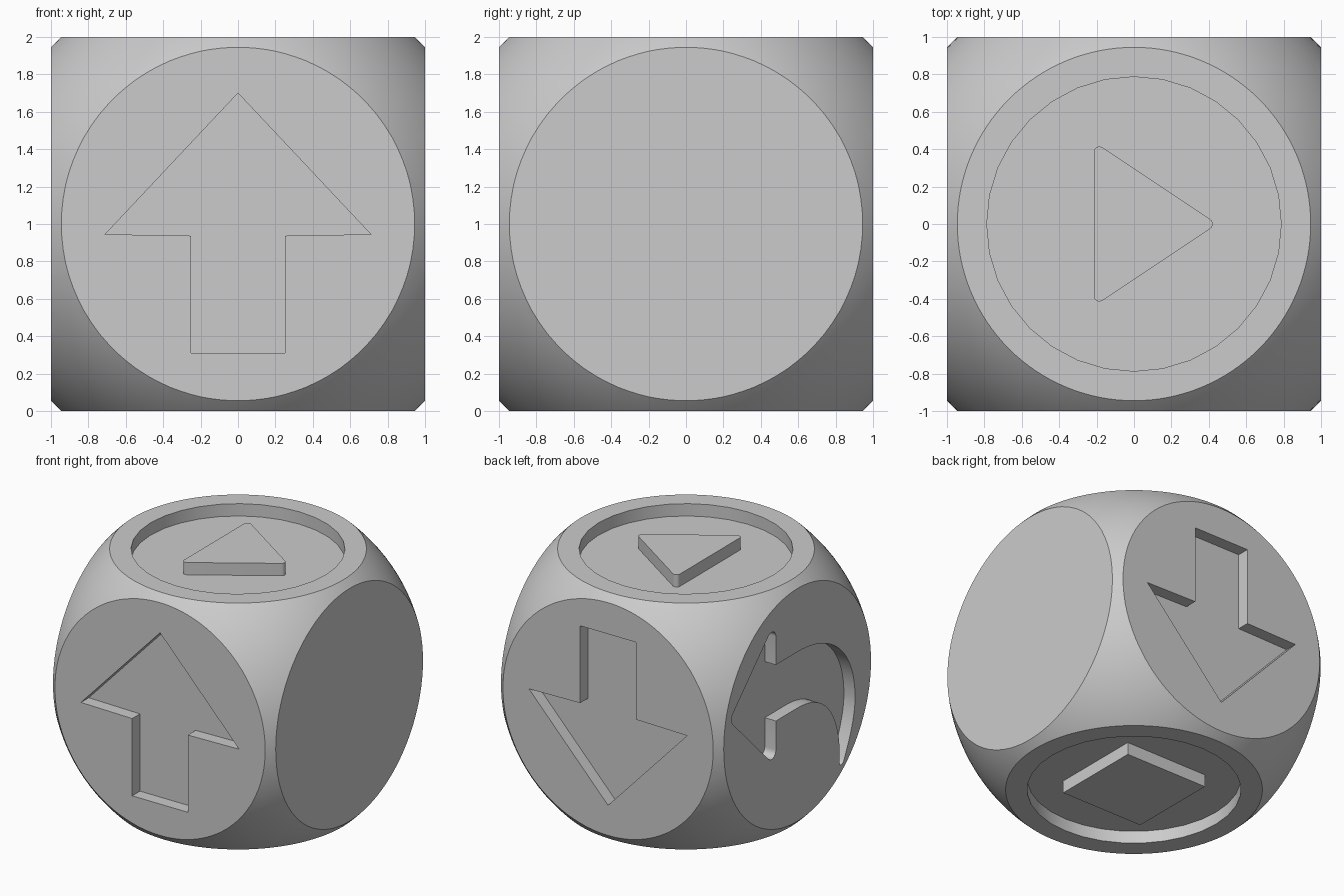
import bpy, bmesh
from math import sin, cos, pi, radians
from mathutils import Matrix, Vector

cube = bpy.data.objects.get("Cube")
if cube:
    bpy.data.objects.remove(cube, do_unlink=True)

DEPTH = 0.1
grey = bpy.data.materials.new("plain grey")
grey.use_nodes = True
grey.diffuse_color = (0.6, 0.6, 0.6, 1)
grey.node_tree.nodes["Principled BSDF"].inputs["Base Color"].default_value = (0.6, 0.6, 0.6, 1)


def finish(name, bm):
    bmesh.ops.recalc_face_normals(bm, faces=bm.faces)
    mesh = bpy.data.meshes.new(name)
    bm.to_mesh(mesh)
    bm.free()
    mesh.materials.append(grey)
    obj = bpy.data.objects.new(name, mesh)
    bpy.context.collection.objects.link(obj)
    return obj


def prism(name, points, low, high, matrix):
    """Extrude a 2D outline along local z, then place it."""
    bm = bmesh.new()
    face = bm.faces.new([bm.verts.new((x, y, low)) for x, y in points])
    new = bmesh.ops.extrude_face_region(bm, geom=[face])["geom"]
    bmesh.ops.translate(bm, vec=(0, 0, high - low),
                        verts=[g for g in new if isinstance(g, bmesh.types.BMVert)])
    bm.transform(matrix)
    return finish(name, bm)


def fillet(before, corner, after, radius, steps=8):
    """Circular rounding of one corner."""
    p = Vector(corner)
    a = (Vector(before) - p).normalized()
    b = (Vector(after) - p).normalized()
    half = a.angle(b) / 2
    centre = p + (a + b).normalized() * radius / sin(half)
    reach = radius * cos(half) / sin(half)
    start = (p + a * reach - centre).normalized()
    end = (p + b * reach - centre).normalized()
    return [tuple(centre + start.slerp(end, i / steps) * radius) for i in range(steps + 1)]


def bezier(a, b, c, d, steps=20):
    a, b, c, d = map(Vector, (a, b, c, d))
    return [tuple(a * (1 - t)**3 + b * 3 * t * (1 - t)**2 + c * 3 * t * t * (1 - t) + d * t**3)
            for t in (i / steps for i in range(steps + 1))]


def boolean(target, tool, operation):
    mod = target.modifiers.new(operation, 'BOOLEAN')
    mod.operation, mod.solver, mod.object = operation, 'EXACT', tool
    bpy.context.view_layer.objects.active = target
    bpy.ops.object.modifier_apply(modifier=mod.name)
    bpy.data.objects.remove(tool, do_unlink=True)


def face_matrix(turn_z, turn_x, location):
    return (Matrix.Translation(location) @ Matrix.Rotation(radians(turn_z), 4, 'Z')
            @ Matrix.Rotation(radians(turn_x), 4, 'X'))


def square(s):
    return [(-s, -s), (s, -s), (s, s), (-s, s)]


front = face_matrix(0, 90, (0, -1, 1))
back = face_matrix(0, -90, (0, 1, 1))
left = face_matrix(90, 90, (1, 0, 1))
right = face_matrix(-90, 90, (-1, 0, 1))
top = face_matrix(0, 0, (0, 0, 2))
bottom = face_matrix(0, 180, (0, 0, 0))

# Body: a cube rounded off by a sphere
bm = bmesh.new()
bmesh.ops.create_uvsphere(bm, u_segments=128, v_segments=64, radius=1.376,
                          matrix=Matrix.Translation((0, 0, 1)))
body = finish("die_body", bm)
boolean(body, prism("cube_cutter", square(1), -2, 0, top), 'INTERSECT')

# Straight arrow outline, mirrored about its axis
half_arrow = [(0.25, -0.69), (0.25, -0.063), (0.71, -0.055)]
arrow = half_arrow + [(0, 0.7)] + [(-x, y) for x, y in reversed(half_arrow)]

# Curved arrow outline: rounded head, sweeping tail
tip, upper, lower = (-0.87, 0.2), (-0.275, 0.795), (-0.275, -0.395)
curved = fillet(lower, tip, upper, 0.06)
curved += fillet(tip, upper, (-0.275, 0.43), 0.056)
curved += [(-0.275, 0.43)]
curved += bezier((0, 0.43), (0.45, 0.43), (0.74, 0.17), (0.74, -0.22))
curved += bezier((0.74, -0.22), (0.74, -0.38), (0.66, -0.55), (0.6, -0.67))[1:]
curved += bezier((0.6, -0.67), (0.58, -0.715), (0.53, -0.71), (0.54, -0.66), 8)[1:]
curved += bezier((0.54, -0.66), (0.56, -0.4), (0.45, -0.025), (0, -0.025))[1:]
curved += [(-0.275, -0.025)]
curved += fillet((-0.275, -0.025), lower, tip, 0.056)

# Round wells on top and bottom
circle = [(0.787 * cos(i * pi / 16), 0.787 * sin(i * pi / 16)) for i in range(32)]

# Sink every symbol into its face
for outline, place in ((arrow, front), (arrow, back), (curved, left), (curved, right),
                       (circle, top), (circle, bottom)):
    boolean(body, prism("symbol_cutter", outline, -DEPTH, DEPTH, place), 'DIFFERENCE')

# Raised triangle in the top well, raised square in the bottom well
corners = [(-0.215, -0.44), (0.445, 0), (-0.215, 0.44)]
triangle = []
for i in range(3):
    triangle += fillet(corners[i - 1], corners[i], corners[(i + 1) % 3], 0.03)
raised_triangle = prism("raised_triangle", triangle, -DEPTH - 0.01, 0, top)
raised_square = prism("raised_square", square(0.37), -DEPTH - 0.01, 0, bottom)

# Smooth shading with crisp edges
for obj in (body, raised_triangle, raised_square):
    bpy.ops.object.select_all(action='DESELECT')
    obj.select_set(True)
    bpy.context.view_layer.objects.active = obj
    bpy.ops.object.shade_smooth_by_angle(angle=radians(25))
